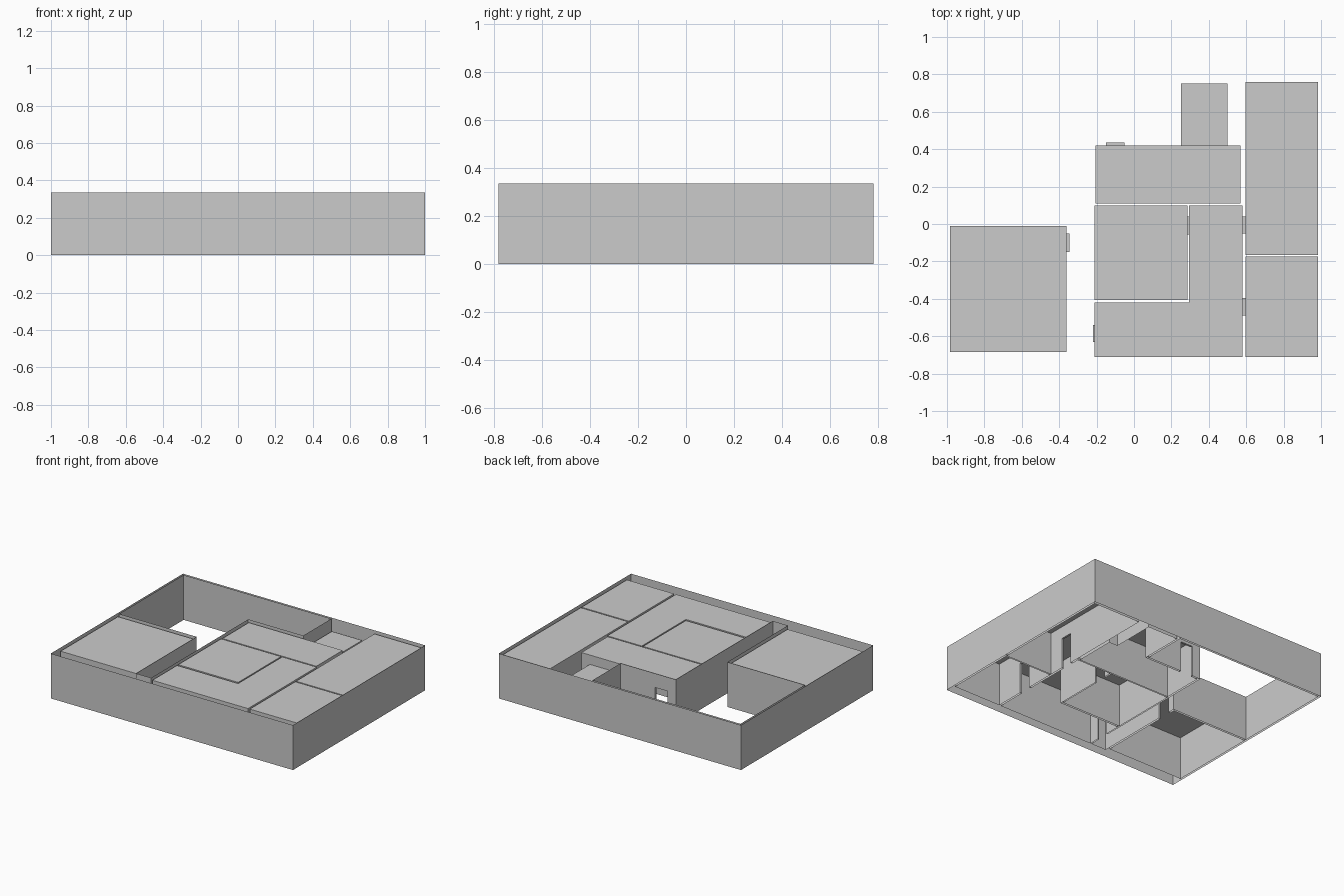
import bpy
from mathutils import Vector

if "Cube" in bpy.data.objects:
    bpy.data.objects.remove(bpy.data.objects["Cube"])

H = 0.335      # height of outer shell and corridor walls
CEIL = 0.32    # room ceiling height
DOOR = 0.23    # door height
T = 0.015      # wall thickness, i.e. gap between neighbouring shells

plaster = bpy.data.materials.new("plaster_grey")
plaster.diffuse_color = (0.6, 0.6, 0.6, 1)
plaster.use_nodes = True
plaster.node_tree.nodes["Principled BSDF"].inputs["Base Color"].default_value = plaster.diffuse_color


def shell(name, outline, height, openings=(), ceiling=False, skip=()):
    """Thin walls along a closed outline, with floor-level openings.
    opening = (edge, low, high, height, reveal depth)"""
    verts, faces = [], []

    def quad(*pts):
        faces.append(range(len(verts), len(verts) + len(pts)))
        verts.extend(pts)

    def wall(p, q, z0, z1):
        quad((p.x, p.y, z0), (q.x, q.y, z0), (q.x, q.y, z1), (p.x, p.y, z1))

    n = len(outline)
    for i in range(n):
        if i in skip:
            continue
        a, b = Vector(outline[i]), Vector(outline[(i + 1) % n])
        d = (b - a).normalized()
        axis = 0 if abs(d.x) > abs(d.y) else 1
        cur = a
        for edge, lo, hi, h, depth in openings:
            if edge != i:
                continue
            p, q = a.copy(), a.copy()
            p[axis], q[axis] = (lo, hi) if d[axis] > 0 else (hi, lo)
            wall(cur, p, 0, height)
            wall(p, q, h, height)
            if depth:  # door jambs and lintel
                out = Vector((d.y, -d.x)) * depth
                wall(p, p + out, 0, h)
                wall(q + out, q, 0, h)
                quad((p.x, p.y, h), (q.x, q.y, h),
                     (q.x + out.x, q.y + out.y, h), (p.x + out.x, p.y + out.y, h))
            cur = q
        wall(cur, b, 0, height)
    if ceiling:
        quad(*[(x, y, height) for x, y in outline])
    mesh = bpy.data.meshes.new(name)
    mesh.from_pydata(verts, [], [tuple(f) for f in faces])
    mesh.materials.append(plaster)
    obj = bpy.data.objects.new(name, mesh)
    bpy.context.collection.objects.link(obj)


def rect(x0, y0, x1, y1):
    return [(x0, y0), (x1, y0), (x1, y1), (x0, y1)]


# outer perimeter wall
shell("outer_wall", rect(-1, -0.78, 1, 0.78), H)

# open corridor, clockwise around its free space
shell("corridor_walls",
      [(-0.985, 0.765), (-0.985, 0.005), (-0.345, 0.005), (-0.345, -0.71),
       (-0.22, -0.71), (-0.22, 0.435), (0.235, 0.435), (0.235, 0.765)], H,
      [(2, -0.15, -0.05, DOOR, 0), (4, -0.63, -0.54, DOOR, 0),
       (5, -0.15, -0.05, DOOR, 0)])

# rooms with ceilings
shell("left_room", rect(-0.985, -0.685, -0.36, -0.01), CEIL,
      [(1, -0.15, -0.05, DOOR, T)], True)
shell("centre_room", rect(-0.21, -0.405, 0.285, 0.10), CEIL,
      [(1, -0.055, 0.04, DOOR, 0.01)], True)
shell("hall_room",
      [(-0.21, -0.71), (0.58, -0.71), (0.58, 0.10), (0.295, 0.10),
       (0.295, -0.42), (-0.21, -0.42)], CEIL,
      [(1, -0.49, -0.395, DOOR, T), (1, -0.05, 0.04, DOOR, T),
       (3, -0.055, 0.04, DOOR, 0), (5, -0.63, -0.54, DOOR, 0.01)], True)
shell("front_right_room", rect(0.595, -0.71, 0.985, -0.175), CEIL,
      [(3, -0.49, -0.395, DOOR, 0)], True)
shell("back_right_room", rect(0.595, -0.165, 0.985, 0.76), CEIL,
      [(3, -0.05, 0.04, DOOR, 0)], True)
shell("back_room", rect(-0.205, 0.11, 0.57, 0.42), CEIL,
      [(2, 0.25, 0.50, 0.25, 0), (2, -0.15, -0.05, DOOR, T)], True)

# low alcove opening into the back room
shell("alcove", rect(0.25, 0.42, 0.50, 0.75), 0.25, ceiling=True, skip=(0,))
